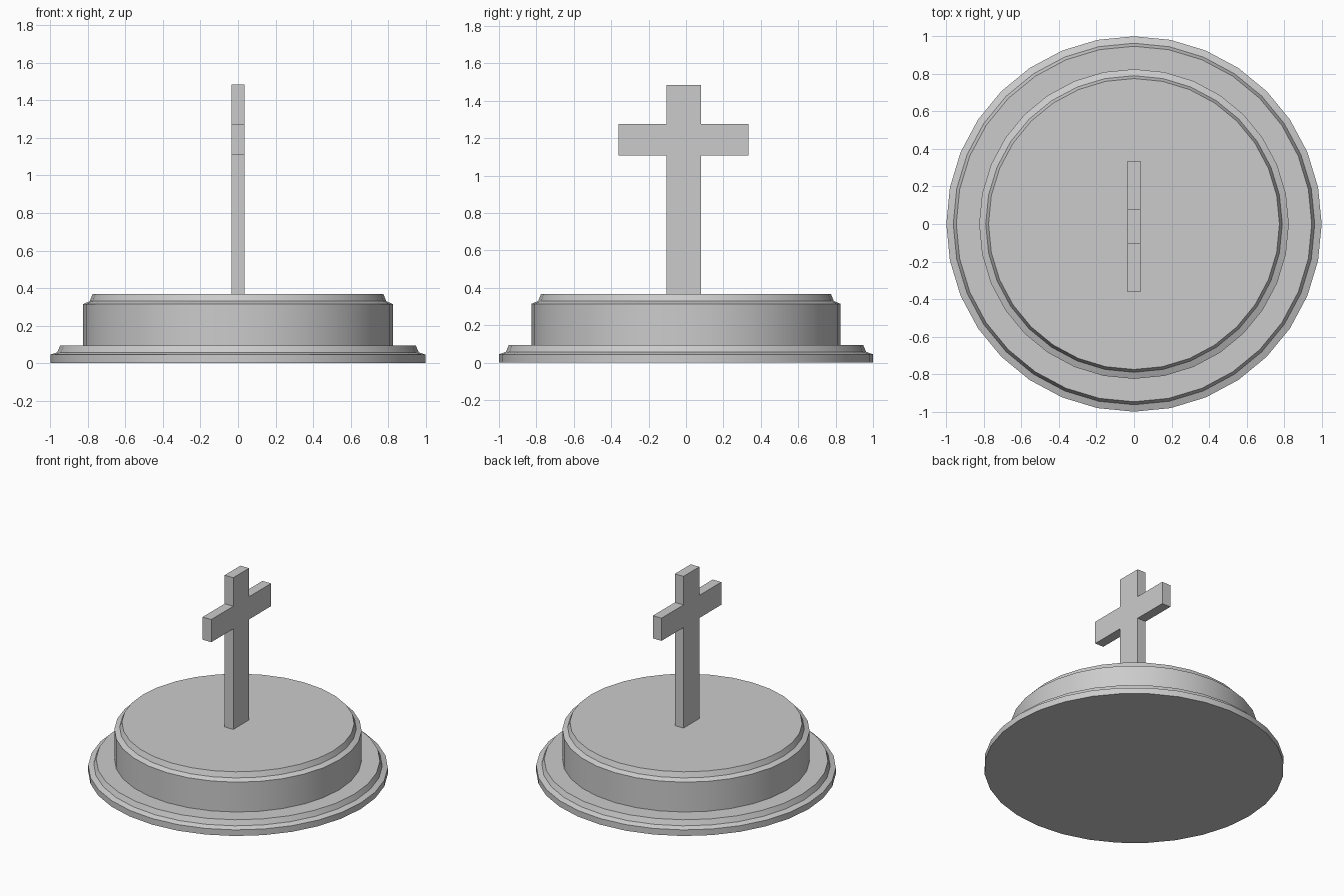
import bpy, bmesh, math

if "Cube" in bpy.data.objects:
    bpy.data.objects.remove(bpy.data.objects["Cube"])

SIDES = 32


def finish(name, bm):
    bmesh.ops.recalc_face_normals(bm, faces=bm.faces[:])
    mesh = bpy.data.meshes.new(name)
    bm.to_mesh(mesh)
    bm.free()
    obj = bpy.data.objects.new(name, mesh)
    bpy.context.collection.objects.link(obj)
    return obj


def lathe(name, profile):
    """Stack rings of (radius, height), bridge them and cap both ends."""
    bm = bmesh.new()
    rings = [[bm.verts.new((r * math.cos(math.tau * i / SIDES),
                            r * math.sin(math.tau * i / SIDES), z))
              for i in range(SIDES)] for r, z in profile]
    for low, high in zip(rings, rings[1:]):
        for i in range(SIDES):
            j = (i + 1) % SIDES
            bm.faces.new((low[i], low[j], high[j], high[i]))
    bm.faces.new(rings[0][::-1])
    bm.faces.new(rings[-1])
    obj = finish(name, bm)
    bpy.ops.object.select_all(action='DESELECT')
    obj.select_set(True)
    bpy.context.view_layer.objects.active = obj
    bpy.ops.object.shade_smooth_by_angle(angle=math.radians(20))
    return obj


# Stepped round plinth: wide foot and drum, each with a moulded rim
lathe("plinth", [
    (1.0, 0.0), (1.0, 0.045), (0.963, 0.058), (0.947, 0.095),
    (0.825, 0.095), (0.825, 0.315), (0.79, 0.33), (0.775, 0.368),
])

# Upright cross: half outline mirrored across its axis, then extruded in x
AXIS_Y, HALF_DEPTH = -0.013, 0.035
half = [(0.092, 0.368), (0.092, 1.108), (0.348, 1.108),
        (0.348, 1.275), (0.092, 1.275), (0.092, 1.485)]
outline = half + [(-y, z) for y, z in reversed(half)]
bm = bmesh.new()
face = bm.faces.new([bm.verts.new((-HALF_DEPTH, AXIS_Y + y, z)) for y, z in outline])
result = bmesh.ops.extrude_face_region(bm, geom=[face], use_keep_orig=True)
moved = [g for g in result["geom"] if isinstance(g, bmesh.types.BMVert)]
bmesh.ops.translate(bm, verts=moved, vec=(2 * HALF_DEPTH, 0, 0))
finish("cross", bm)
